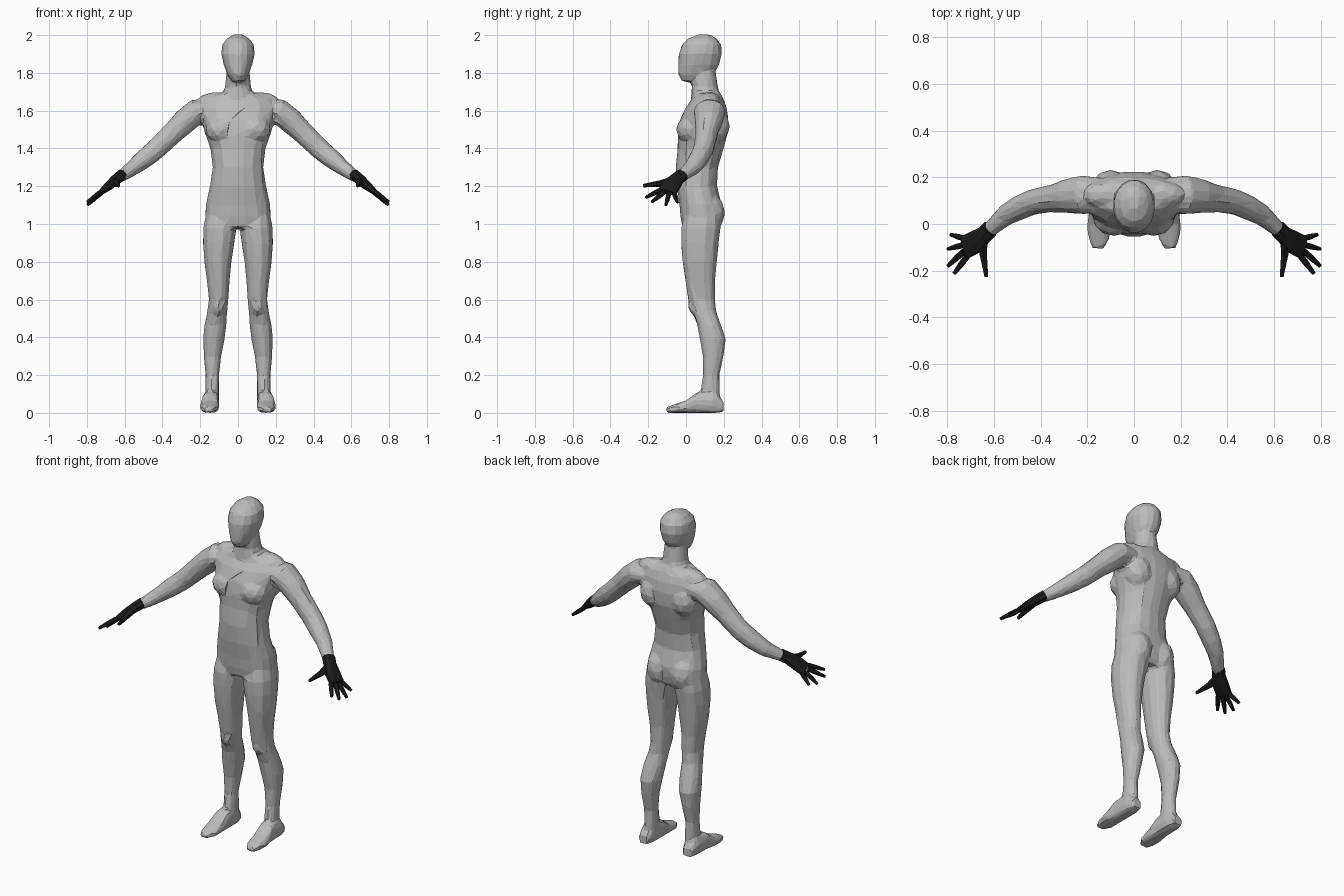
import bpy
import bmesh
from math import cos, sin, pi
from mathutils import Vector, Matrix

if "Cube" in bpy.data.objects:
    bpy.data.objects.remove(bpy.data.objects["Cube"])


def make_material(name, value):
    mat = bpy.data.materials.new(name)
    mat.use_nodes = True
    color = (value, value, value, 1)
    mat.diffuse_color = color
    bsdf = mat.node_tree.nodes["Principled BSDF"]
    bsdf.inputs["Base Color"].default_value = color
    bsdf.inputs["Roughness"].default_value = 0.7
    return mat


def loft(bm, rings, sides, power=2.0, flip=1):
    """Skin closed rings given as (centre, half axis u, half axis v)."""
    loops = []
    for centre, u, v in rings:
        loop = []
        for i in range(sides):
            a = 2 * pi * (i + 0.5) / sides
            c, s = cos(a), sin(a)
            k = (abs(c) ** power + abs(s) ** power) ** (-1 / power)
            p = centre + u * c * k + v * s * k
            loop.append(bm.verts.new((p.x * flip, p.y, p.z)))
        loops.append(loop)
    for a, b in zip(loops, loops[1:]):
        for i in range(sides):
            j = (i + 1) % sides
            bm.faces.new((a[i], a[j], b[j], b[i]))
    bm.faces.new(loops[0])
    bm.faces.new(loops[-1])


def upright(z, x0, x1, y0, y1):
    return (Vector(((x0 + x1) / 2, (y0 + y1) / 2, z)),
            Vector(((x1 - x0) / 2, 0, 0)), Vector((0, (y1 - y0) / 2, 0)))


def lengthwise(y, x0, x1, z0, z1):
    return (Vector(((x0 + x1) / 2, y, (z0 + z1) / 2)),
            Vector(((x1 - x0) / 2, 0, 0)), Vector((0, 0, (z1 - z0) / 2)))


def limb(path, hint):
    """Rings across a path of (x, y, z, half width, half thickness)."""
    points = [Vector(p[:3]) for p in path]
    rings = []
    for i, p in enumerate(path):
        t = (points[min(i + 1, len(path) - 1)] - points[max(i - 1, 0)]).normalized()
        u = (hint - t * hint.dot(t)).normalized()
        rings.append((points[i], u * p[3], t.cross(u) * p[4]))
    return rings


def blob(bm, centre, radii, flip=1):
    x, y, z = centre
    place = Matrix.Translation((x * flip, y, z)) @ Matrix.Diagonal((*radii, 1))
    bmesh.ops.create_icosphere(bm, subdivisions=2, radius=1, matrix=place)


def finish(bm, name, mat):
    bmesh.ops.recalc_face_normals(bm, faces=bm.faces)
    mesh = bpy.data.meshes.new(name)
    bm.to_mesh(mesh)
    bm.free()
    mesh.materials.append(mat)
    obj = bpy.data.objects.new(name, mesh)
    bpy.context.scene.collection.objects.link(obj)
    return obj


skin = make_material("light grey", 0.5)
black = make_material("glove black", 0.012)
ACROSS = Vector((0, 1, 0))

# Torso and neck: height, half width, front, back
torso = [(0.98, .15, -.02, .17), (1.04, .175, -.03, .185), (1.1, .172, -.035, .19),
         (1.2, .15, -.05, .165), (1.3, .135, -.055, .17), (1.4, .147, -.045, .2),
         (1.48, .175, -.045, .222), (1.56, .195, -.03, .225), (1.62, .205, .0, .215),
         (1.66, .18, .03, .2), (1.69, .11, .035, .185)]
neck = [(1.6, .1, .03, .2), (1.68, .09, .025, .185), (1.72, .07, .03, .17),
        (1.82, .06, .03, .155)]
head = [(1.753, .03, -.02, .05), (1.79, .055, -.042, .14), (1.84, .076, -.042, .177),
        (1.9, .09, -.04, .192), (1.95, .085, -.022, .187), (1.982, .06, .01, .163),
        (2.003, .025, .06, .13)]

body = bmesh.new()
for profile, power in ((torso, 2.3), (neck, 2), (head, 2.1)):
    loft(body, [upright(z, -w, w, f, b) for z, w, f, b in profile], 16, power)

# Leg: height, inner x, outer x, front, back
leg = [(1.08, .03, .165, .0, .18), (.98, .006, .186, -.028, .185),
       (.9, .018, .187, -.028, .175), (.8, .033, .18, -.02, .165),
       (.7, .043, .166, -.005, .155), (.6, .05, .155, .01, .155),
       (.54, .057, .163, .03, .16), (.47, .06, .178, .058, .185),
       (.39, .07, .186, .072, .212), (.3, .088, .181, .088, .2),
       (.2, .1, .172, .09, .177), (.1, .1, .172, .075, .18), (.04, .1, .175, .05, .19)]
# Foot: y, inner x, outer x, bottom, top
foot = [(-.107, .13, .178, 0, .03), (-.06, .103, .197, 0, .045), (.0, .1, .2, 0, .065),
        (.06, .1, .192, 0, .11), (.15, .1, .188, 0, .11), (.2, .115, .175, .005, .06)]
# Arm: centre, half width, half thickness
arm = [(.14, .125, 1.6, .075, .05), (.22, .125, 1.595, .085, .07),
       (.28, .12, 1.545, .075, .068), (.34, .11, 1.487, .061, .06),
       (.43, .095, 1.4, .055, .056), (.49, .07, 1.35, .053, .053),
       (.55, .037, 1.302, .046, .043), (.6, -.008, 1.265, .036, .034),
       (.635, -.04, 1.243, .03, .027)]
for side in (1, -1):
    loft(body, [upright(*r) for r in leg], 12, 2.2, side)
    loft(body, [lengthwise(*r) for r in foot], 12, 3.2, side)
    loft(body, limb(arm, ACROSS), 12, 2, side)
    # Chest, seat, shoulder blade, kneecap and trapezius muscles
    blob(body, (.085, .02, 1.5), (.09, .073, .075), side)
    blob(body, (.078, .115, 1.06), (.082, .093, .11), side)
    blob(body, (.1, .15, 1.52), (.085, .083, .1), side)
    blob(body, (.105, .045, .57), (.035, .035, .05), side)
    blob(body, (.11, .125, 1.65), (.11, .06, .05), side)

# Merge the muscles into one skin of irregular flat facets
figure = finish(body, "body", skin)
remesh = figure.modifiers.new("single_skin", 'REMESH')
remesh.mode = 'VOXEL'
remesh.voxel_size = 0.011
soften = figure.modifiers.new("soften", 'SMOOTH')
soften.factor = 0.5
soften.iterations = 3
facets = figure.modifiers.new("facets", 'DECIMATE')
facets.ratio = 0.055
facets.use_symmetry = True
facets.symmetry_axis = 'X'

# Gloves: a palm, four fingers and a thumb
palm = [(.615, -.02, 1.26, .037, .031), (.64, -.045, 1.24, .037, .03),
        (.675, -.075, 1.21, .05, .026), (.725, -.1, 1.168, .052, .015)]
fingers = [((.715, -.14, 1.178), (.77, -.212, 1.14)),
           ((.728, -.117, 1.168), (.797, -.18, 1.117)),
           ((.73, -.09, 1.162), (.797, -.107, 1.1)),
           ((.72, -.064, 1.167), (.785, -.045, 1.115))]
thumb = [(.645, -.05, 1.235, .022, .024), (.645, -.13, 1.215, .018, .018),
         (.632, -.226, 1.203, .009, .009)]
for side, name in ((1, "left_glove"), (-1, "right_glove")):
    glove = bmesh.new()
    loft(glove, limb(palm, ACROSS), 8, 2.4, side)
    loft(glove, limb(thumb, Vector((1, 0, 0))), 6, 2, side)
    for base, tip in fingers:
        middle = (Vector(base) + Vector(tip)) / 2
        path = [(*base, .014, .013), (*middle, .013, .012), (*tip, .008, .008)]
        loft(glove, limb(path, ACROSS), 6, 2, side)
    finish(glove, name, black)
